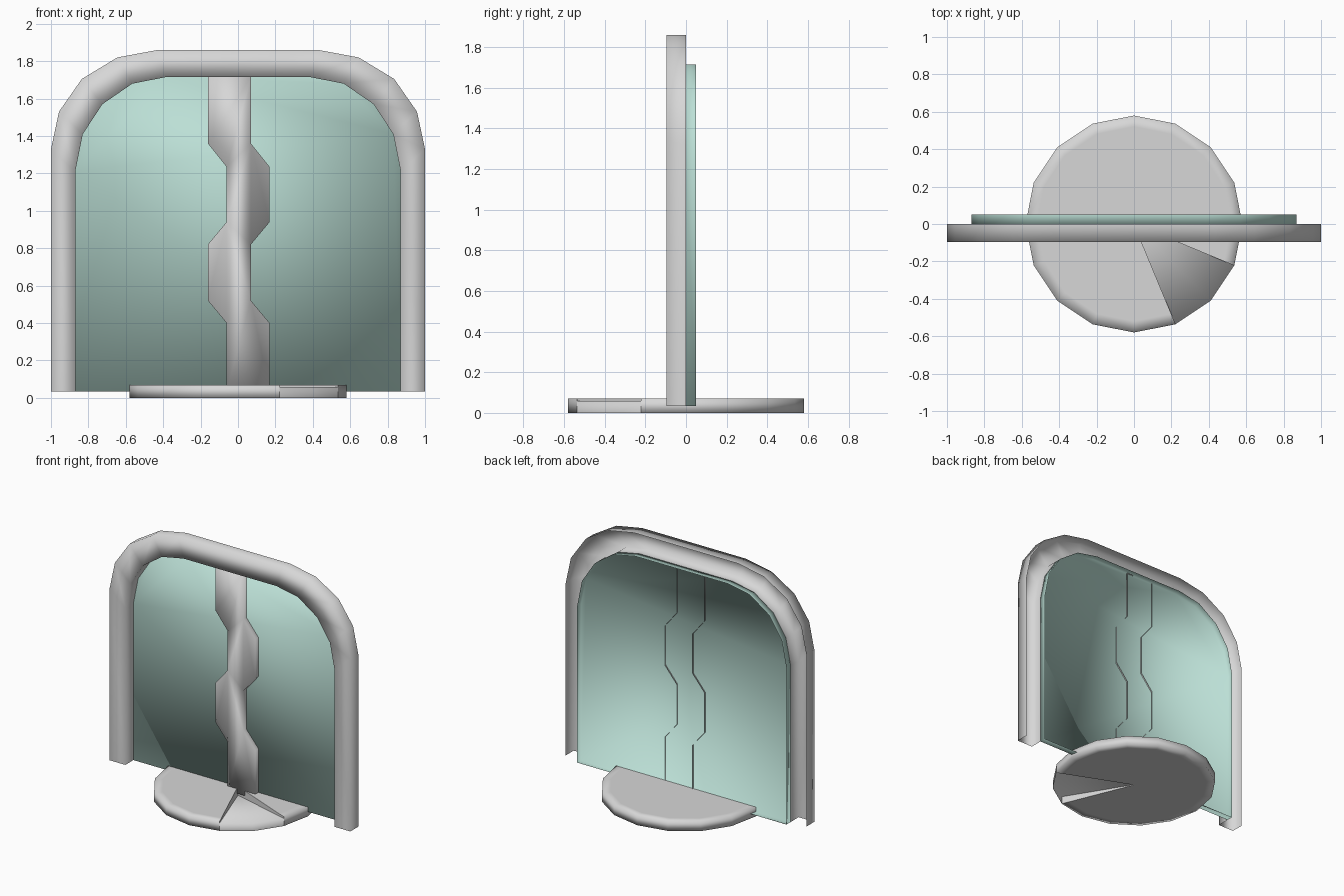
import bpy, bmesh
from math import cos, sin, radians

if "Cube" in bpy.data.objects:
    bpy.data.objects.remove(bpy.data.objects["Cube"], do_unlink=True)


def material(name, color):
    m = bpy.data.materials.new(name)
    m.use_nodes = True
    m.diffuse_color = (*color, 1)
    m.node_tree.nodes["Principled BSDF"].inputs["Base Color"].default_value = (*color, 1)
    return m


grey = material("light grey", (0.68, 0.68, 0.68))
green = material("pale green glass", (0.5, 0.74, 0.67))


def build(name, verts, faces, mat):
    """Smooth-shaded object from vertices and faces."""
    mesh = bpy.data.meshes.new(name)
    mesh.from_pydata(verts, [], faces)
    bm = bmesh.new()
    bm.from_mesh(mesh)
    bmesh.ops.recalc_face_normals(bm, faces=bm.faces)
    for f in bm.faces:
        f.smooth = True
    bm.to_mesh(mesh)
    bm.free()
    mesh.materials.append(mat)
    obj = bpy.data.objects.new(name, mesh)
    bpy.context.collection.objects.link(obj)
    return obj


def tray(name, outline, front, back, mat):
    """Front plate from an x-z outline, with a rim running back and no rear face."""
    n = len(outline)
    verts = [(x, y, z) for y in (front, back) for x, z in outline]
    faces = [list(range(n))]
    faces += [(i, (i + 1) % n, n + (i + 1) % n, n + i) for i in range(n)]
    return build(name, verts, faces, mat)


def mirrored(half):
    return half + [(-x, z) for x, z in reversed(half)]


FOOT = 0.035
outer = mirrored([(-1, FOOT), (-1, 1.33), (-.957, 1.53), (-.835, 1.705), (-.645, 1.82), (-.43, 1.86)])
inner = mirrored([(-.87, FOOT), (-.87, 1.21), (-.83, 1.41), (-.725, 1.57), (-.565, 1.68), (-.385, 1.715)])

# Arched frame: channel open at the back
verts, faces = [], []
for (xi, zi), (xo, zo) in zip(inner, outer):
    verts += [(xi, 0, zi), (xi, -.095, zi), (xo, -.095, zo), (xo, 0, zo)]
for i in range(len(outer) - 1):
    for k in range(3):
        a = 4 * i + k
        faces.append((a, a + 1, a + 5, a + 4))
build("arched_frame", verts, faces, grey)

# Back panel
tray("back_panel", inner, 0, .05, green)

# Zigzag post, its rim just piercing the panel
left = [(-.161, 1.715), (-.161, 1.36), (-.061, 1.235), (-.061, .94),
        (-.161, .82), (-.161, .52), (-.061, .40), (-.061, FOOT)]
right = [(x + .23, z) for x, z in reversed(left)]
tray("zigzag_post", left + right, -.035, .01, grey)

# Round base with one slice cut out
RADIUS, HEIGHT = .58, .07


def ring_point(step, r, z):
    a = radians(22.5 * step)
    return (r * cos(a), r * sin(a), z)


verts, faces = [(0, 0, HEIGHT), (0, 0, 0)], []
for s in range(-1, 14):
    verts += [ring_point(s, .52, HEIGHT), ring_point(s, RADIUS, HEIGHT),
              ring_point(s, RADIUS, 0), ring_point(s, .52, 0)]
for a in range(2, len(verts) - 4, 4):
    faces += [(0, a, a + 4), (1, a + 3, a + 7)]
    faces += [(a + k, a + k + 1, a + k + 5, a + k + 4) for k in range(3)]
for a in (2, len(verts) - 4):
    faces.append((0, a, a + 1, a + 2, a + 3, 1))
disc = build("base_disc", verts, faces, grey)
for cut in disc.data.polygons[-2:]:
    cut.use_smooth = False

# Sunken slice: slopes from the rim down to the centre, open below
verts = [(0, 0, .003)]
for s in (-3, -2, -1):
    verts += [ring_point(s, RADIUS, .058), ring_point(s, RADIUS, 0)]
faces = [(0, 1, 3), (0, 3, 5), (1, 2, 4, 3), (3, 4, 6, 5)]
build("base_slice", verts, faces, grey)
